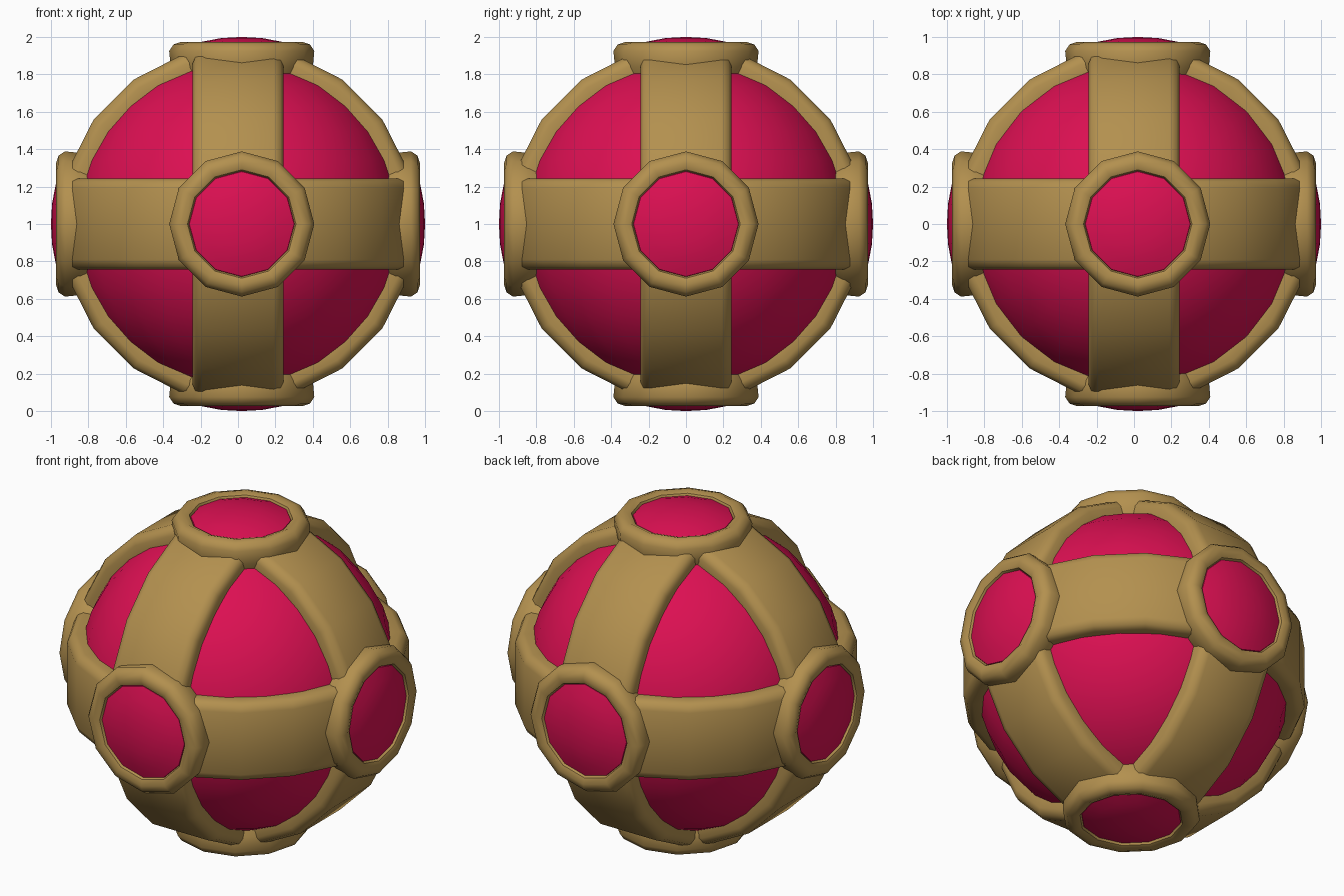
import bpy
import bmesh
from math import cos, sin, tau, radians
from mathutils import Matrix, Vector

cube = bpy.data.objects.get("Cube")
if cube:
    bpy.data.objects.remove(cube, do_unlink=True)


def material(name, rgb):
    mat = bpy.data.materials.new(name)
    mat.use_nodes = True
    mat.diffuse_color = (*rgb, 1)
    bsdf = mat.node_tree.nodes["Principled BSDF"]
    bsdf.inputs["Base Color"].default_value = (*rgb, 1)
    bsdf.inputs["Roughness"].default_value = 0.6
    return mat


RED = material("crimson", (0.72, 0.005, 0.085))
GOLD = material("dull gold", (0.45, 0.28, 0.078))
CENTRE = Vector((0, 0, 1))


def finish(name, bm, mat, direction, offset=(0, 0, 0)):
    """Turn the local z axis to a direction and place the part on the ball."""
    bmesh.ops.remove_doubles(bm, verts=bm.verts, dist=0.0005)
    bmesh.ops.recalc_face_normals(bm, faces=bm.faces)
    turn = Vector((0, 0, 1)).rotation_difference(Vector(direction)).to_matrix().to_4x4()
    bm.transform(Matrix.Translation(CENTRE + Vector(offset)) @ turn)
    mesh = bpy.data.meshes.new(name)
    bm.to_mesh(mesh)
    bm.free()
    mesh.materials.append(mat)
    mesh.shade_smooth()
    mesh.set_sharp_from_angle(angle=radians(42))
    obj = bpy.data.objects.new(name, mesh)
    bpy.context.collection.objects.link(obj)


def revolve(profile, sides, closed=False):
    """Sweep (radius, height) points around z."""
    bm = bmesh.new()
    loops = [[bm.verts.new((r * cos(tau * i / sides), r * sin(tau * i / sides), h))
              for i in range(sides)] for r, h in profile]
    pairs = list(zip(loops, loops[1:]))
    if closed:
        pairs.append((loops[-1], loops[0]))
    for a, b in pairs:
        for i in range(sides):
            j = (i + 1) % sides
            bm.faces.new((a[i], a[j], b[j], b[i]))
    return bm


# Inner ball
ball = bmesh.new()
bmesh.ops.create_uvsphere(ball, u_segments=24, v_segments=16, radius=0.888)
finish("inner_ball", ball, RED, (0, 0, 1))

# Three crossing bands with rounded edges
half = [(0.84, 0.238), (0.90, 0.243), (0.935, 0.228), (0.953, 0.19)]
band = half + [(r, -h) for r, h in reversed(half)]
for name, axis in (("level", (0, 0, 1)), ("front_to_back", (1, 0, 0)),
                   ("side_to_side", (0, 1, 0))):
    finish(name + "_band", revolve(band, 20, True), GOLD, axis)

# Six round sockets, each holding a low dome
collar = [(0.355, 0.78), (0.38, 0.84), (0.388, 0.925), (0.365, 0.96),
          (0.325, 0.973), (0.29, 0.96), (0.27, 0.92), (0.27, 0.80)]
dome = [(0.30, 0.90), (0.28, 0.95), (0.21, 0.975), (0.11, 0.994), (0, 1.0)]
sockets = {"front": (0, -1, 0), "back": (0, 1, 0), "left": (1, 0, 0),
           "right": (-1, 0, 0), "top": (0, 0, 1), "bottom": (0, 0, -1)}
for name, axis in sockets.items():
    shift = (0, 0, 0) if axis[0] else (0.02, 0, 0)
    finish(name + "_collar", revolve(collar, 12, True), GOLD, axis, shift)
    finish(name + "_dome", revolve(dome, 12), RED, axis, shift)
